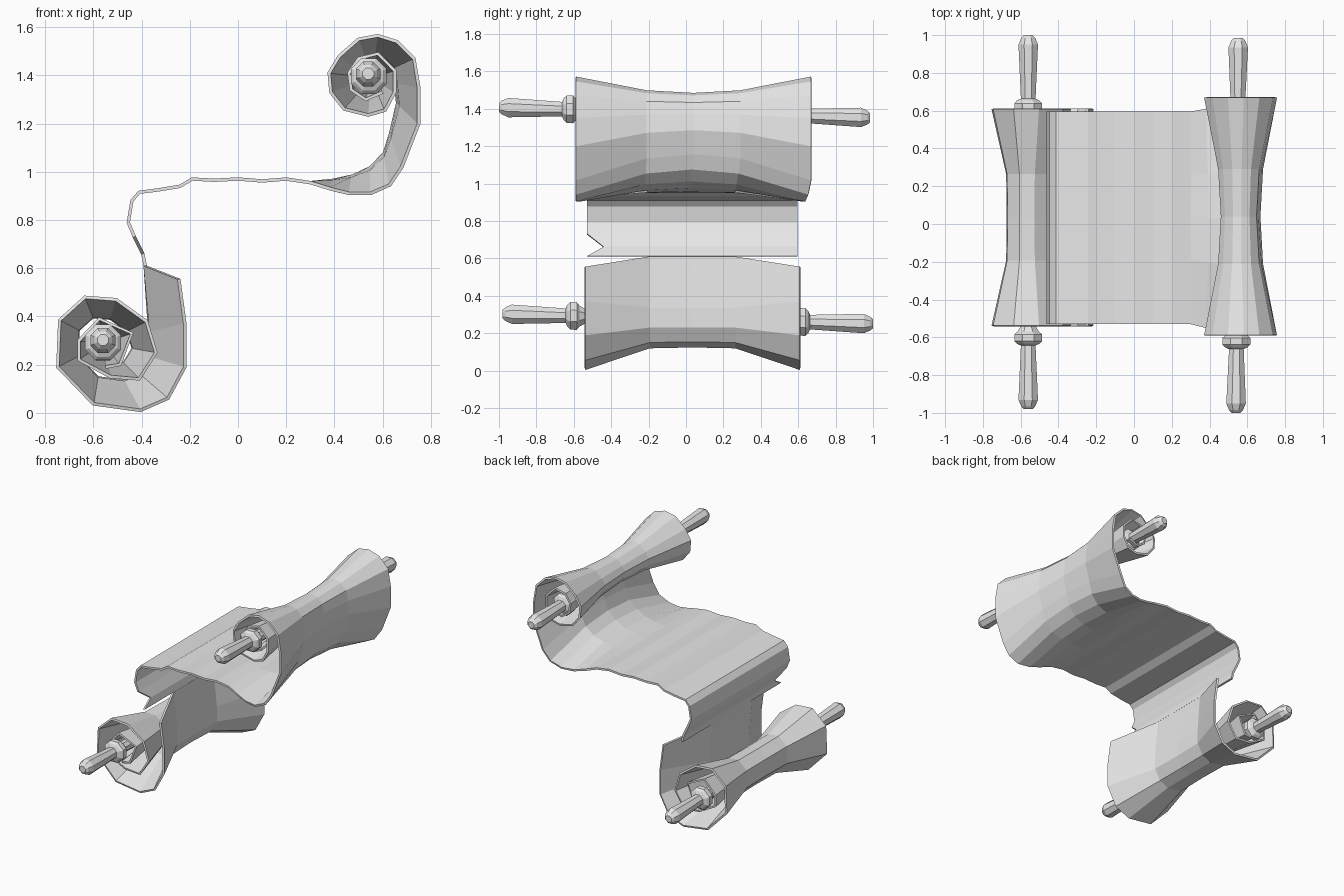
import bpy, bmesh, math
from mathutils import Vector

cube = bpy.data.objects.get("Cube")
if cube:
    bpy.data.objects.remove(cube, do_unlink=True)

grey = bpy.data.materials.new("plain grey")
grey.use_nodes = True
COLOUR = (0.8, 0.8, 0.8, 1)
grey.diffuse_color = COLOUR
grey.node_tree.nodes["Principled BSDF"].inputs["Base Color"].default_value = COLOUR


def finish(name, bm):
    bmesh.ops.recalc_face_normals(bm, faces=bm.faces)
    mesh = bpy.data.meshes.new(name)
    bm.to_mesh(mesh)
    bm.free()
    mesh.materials.append(grey)
    obj = bpy.data.objects.new(name, mesh)
    bpy.context.collection.objects.link(obj)
    return obj


def loft(name, rows, closed=False):
    """Skin a list of equally long rows of points."""
    bm = bmesh.new()
    grid = [[bm.verts.new(p) for p in row] for row in rows]
    n = len(rows[0])
    for a, b in zip(grid, grid[1:]):
        for i in range(n if closed else n - 1):
            j = (i + 1) % n
            bm.faces.new((a[i], a[j], b[j], b[i]))
    if closed:
        bm.faces.new(grid[0])
        bm.faces.new(grid[-1])
    return finish(name, bm)


def thicken(obj, amount=0.014):
    mod = obj.modifiers.new("paper_thickness", "SOLIDIFY")
    mod.thickness = amount
    mod.offset = 0


STEPS = (-1, -0.4, 0, 0.4, 1)      # columns across the paper


def across(y0, y1):
    return [(y0 + y1) / 2 + s * (y1 - y0) / 2 for s in STEPS]


def pinched_row(x, z, centre, amount, shape, y0, y1):
    """Row across the paper whose middle is drawn toward the roll centre."""
    end = Vector((x, z))
    row = []
    for y, s in zip(across(y0, y1), shape):
        p = end.lerp(Vector(centre), amount * s)
        row.append((p.x, y, p.y))
    return row


# Upper roll with the flat sheet running down to the tear
sheet_path = [(-0.385, 0.61), (-0.395, 0.66), (-0.43, 0.73), (-0.455, 0.79),
              (-0.44, 0.88), (-0.41, 0.915), (-0.33, 0.925), (-0.24, 0.94),
              (-0.19, 0.97), (-0.1, 0.965), (0, 0.97), (0.1, 0.962), (0.2, 0.97)]
roll_path = [(0.3, 0.955), (0.38, 0.93), (0.46, 0.91), (0.55, 0.91), (0.63, 0.945),
             (0.68, 1.02), (0.75, 1.2), (0.75, 1.35), (0.73, 1.47), (0.66, 1.54),
             (0.58, 1.565), (0.5, 1.55), (0.42, 1.48), (0.378, 1.41), (0.385, 1.33),
             (0.44, 1.26), (0.54, 1.235), (0.61, 1.255), (0.65, 1.33), (0.65, 1.42),
             (0.58, 1.49), (0.5, 1.47), (0.46, 1.41), (0.47, 1.34), (0.53, 1.3),
             (0.6, 1.33)]
upper_centre = (0.555, 1.39)
rows = []
for i, (x, z) in enumerate(sheet_path):
    front = -0.44 if i == 1 else -0.53     # notch in the front edge
    rows.append([(x, y, z) for y in across(front, 0.595)])
for i, (x, z) in enumerate(roll_path):
    t = min(1, i / 5)
    rows.append(pinched_row(x, z, upper_centre, min(0.5, i * 0.075),
                            (0, 0.84, 1, 0.84, 0), -0.53 - 0.06 * min(1, i / 3),
                            0.595 + 0.075 * t))
thicken(loft("upper_paper", rows))

# Lower roll, joined to the sheet only in the middle of the tear
lower_path = [(-0.245, 0.555), (-0.22, 0.37), (-0.22, 0.19), (-0.29, 0.06),
              (-0.405, 0.01), (-0.6, 0.037), (-0.748, 0.19), (-0.74, 0.385),
              (-0.635, 0.48), (-0.505, 0.47), (-0.38, 0.38), (-0.34, 0.25),
              (-0.41, 0.14), (-0.53, 0.15), (-0.66, 0.22), (-0.66, 0.3),
              (-0.575, 0.39), (-0.44, 0.33), (-0.49, 0.2), (-0.55, 0.19)]
lower_centre = (-0.56, 0.29)
rows = [pinched_row(x, z, lower_centre, 0.43, (0, 0.96, 1, 0.96, 0), -0.54, 0.61)
        for x, z in lower_path]
join_x, join_z = sheet_path[0]
rows[0][1:4] = [(join_x, y, join_z) for y in across(-0.53, 0.595)[1:4]]
thicken(loft("lower_paper", rows))

# Rods: tapered handle, collar and thin core, mirrored end to end
half_rod = [(1, 0.025), (0.985, 0.04), (0.95, 0.056), (0.66, 0.042), (0.65, 0.065),
            (0.635, 0.08), (0.6, 0.08), (0.585, 0.06), (0.55, 0.04)]
profile = [(-y, r) for y, r in half_rod] + half_rod[::-1]


def rod(name, front, back, sides=8):
    front, back = Vector(front), Vector(back)
    rings = []
    for y, r in profile:
        c = front.lerp(back, (y + 1) / 2)
        rings.append([(c.x + r * math.cos(a), c.y, c.z + r * math.sin(a))
                      for a in (math.tau * (k + 0.5) / sides for k in range(sides))])
    loft(name, rings, closed=True)


rod("upper_rod", (0.54, -1, 1.407), (0.552, 0.985, 1.352))
rod("lower_rod", (-0.56, -0.98, 0.302), (-0.56, 1, 0.25))
